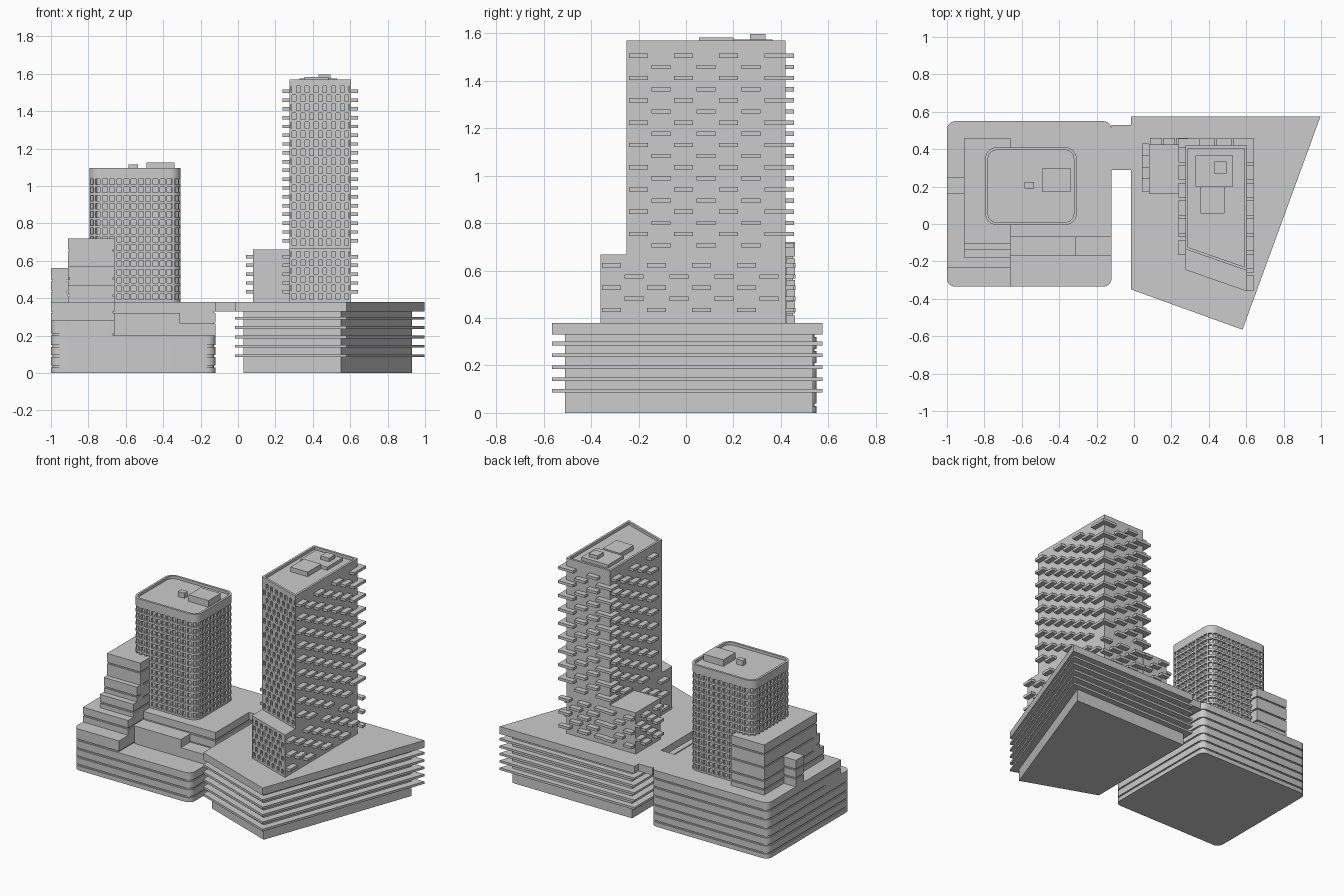
import bpy, bmesh, math
from mathutils import Vector

if "Cube" in bpy.data.objects:
    bpy.data.objects.remove(bpy.data.objects["Cube"])


def rect(x0, x1, y0, y1):
    return [(x0, y0), (x1, y0), (x1, y1), (x0, y1)]


def rounded(x0, x1, y0, y1, radii, n=6):
    # corner radii: front-left, front-right, back-right, back-left
    pts = []
    corners = [(x0, y0, 1, 1, 180), (x1, y0, -1, 1, 270), (x1, y1, -1, -1, 0), (x0, y1, 1, -1, 90)]
    for (cx, cy, sx, sy, a), r in zip(corners, radii):
        if r == 0:
            pts.append((cx, cy))
            continue
        for i in range(n + 1):
            t = math.radians(a + 90 * i / n)
            pts.append((cx + sx * r + r * math.cos(t), cy + sy * r + r * math.sin(t)))
    return pts


def inset(poly, d):
    out, n = [], len(poly)
    for i in range(n):
        p, a, b = Vector(poly[i]), Vector(poly[i - 1]), Vector(poly[(i + 1) % n])
        e1, e2 = (p - a).normalized(), (b - p).normalized()
        n1, n2 = Vector((-e1.y, e1.x)), Vector((-e2.y, e2.x))
        out.append(tuple(p + (n1 + n2) * (d / (1 + n1.dot(n2)))))
    return out


def add_loft(bm, rings):
    loops = [[bm.verts.new((x, y, z)) for x, y in poly] for poly, z in rings]
    n = len(loops[0])
    for lo, hi in zip(loops, loops[1:]):
        for i in range(n):
            j = (i + 1) % n
            bm.faces.new((lo[i], lo[j], hi[j], hi[i]))
    bm.faces.new(loops[0][::-1])
    bm.faces.new(loops[-1])


def make(name, *lofts, smooth=False):
    bm = bmesh.new()
    for rings in lofts:
        add_loft(bm, rings)
    bmesh.ops.recalc_face_normals(bm, faces=bm.faces)
    me = bpy.data.meshes.new(name)
    bm.to_mesh(me)
    bm.free()
    ob = bpy.data.objects.new(name, me)
    bpy.context.collection.objects.link(ob)
    if smooth:
        bpy.context.view_layer.objects.active = ob
        ob.select_set(True)
        bpy.ops.object.shade_smooth_by_angle(angle=math.radians(30))
        ob.select_set(False)


def prism(poly, z0, z1):
    return [(poly, z0), (poly, z1)]


def box(x0, x1, y0, y1, z0, z1):
    return prism(rect(x0, x1, y0, y1), z0, z1)


def grooved(poly, z0, z1, grooves, d=0.008, h=0.01):
    inner, rings = inset(poly, d), [(poly, z0)]
    for g in grooves:
        rings += [(poly, g), (inner, g), (inner, g + h), (poly, g + h)]
    return rings + [(poly, z1)]


def parapet(poly, z, d=0.015, drop=0.018):
    return [(poly, z), (inset(poly, d), z), (inset(poly, d), z - drop)]


# Left podium: low front, higher rear and terraces
R = 0.045
make("left_podium_base", grooved(rounded(-1, -.12, -.335, .55, (R, R, R, R)), 0, .2, (.03, .085, .14)), smooth=True)
make("left_podium_rear", grooved(rounded(-1, -.12, -.07, .55, (0, 0, R, R)), .2, .38, (.2, .26, .32)), smooth=True)
make("left_podium_front_terrace", grooved(rounded(-1, -.66, -.335, -.07, (R, 0, 0, 0)), .2, .28, (.2,)), smooth=True)
make("terrace_steps",
     grooved(rect(-1, -.66, -.235, -.07), .28, .38, (.32,)),
     grooved(rect(-.91, -.66, -.18, -.07), .38, .47, (.41,)),
     grooved(rect(-.91, -.66, -.14, -.07), .47, .57, (.5,)),
     grooved(rect(-.91, -.66, -.105, .46), .38, .72, (.41, .47, .56, .65)))
make("middle_terrace", box(-.66, -.31, -.17, -.07, .2, .32))
make("right_terrace", box(-.31, -.12, -.17, -.07, .2, .265))
make("side_stair_block", grooved(rect(-1, -.91, .16, .25), .38, .56, (.43, .49)))
make("link_bridge", box(-.12, -.015, .29, .53, .33, .38))

# Left tower: rounded shaft with recessed window bands
tx0, tx1, ty0, ty1 = -.795, -.307, -.005, .41
shaft = rounded(tx0, tx1, ty0, ty1, (.06,) * 4, 8)
floors = [.392 + .044 * i for i in range(15)]
make("left_tower", grooved(shaft, .32, 1.095, floors, d=.014, h=.03)[:-1] + parapet(shaft, 1.097), smooth=True)


# Upright piers spaced evenly round the shaft
def piers(poly, count, w, depth, z0, z1):
    pts = [Vector(p) for p in poly]
    segs = [(a, b) for a, b in zip(pts, pts[1:] + pts[:1])]
    step = sum((b - a).length for a, b in segs) / count
    out, pos = [], step / 2
    for a, b in segs:
        e, length = (b - a).normalized(), (b - a).length
        while pos < length:
            c, nrm = a + e * pos, Vector((-e.y, e.x))
            s = e * w / 2
            out.append(prism([tuple(c - s), tuple(c + s), tuple(c + s + nrm * depth), tuple(c - s + nrm * depth)], z0, z1))
            pos += step
        pos -= length
    return out


make("left_tower_piers", *piers(inset(shaft, .001), 44, .012, .013, .39, 1.045))
make("left_roof_plant", box(-.49, -.34, .17, .30, 1.08, 1.125), box(-.585, -.535, .19, .225, 1.08, 1.115))

# Right podium: recessed core with floor slabs and thick roof
slab = [(-.015, -.35), (.58, -.565), (.997, .575), (-.015, .575)]
core = [(.03, -.32), (.55, -.51), (.93, .535), (.03, .535)]
rings = [(core, 0)]
for i in range(5):
    z = .085 + .05 * i
    rings += [(core, z), (slab, z), (slab, z + .015), (core, z + .015)]
make("right_podium", rings + [(core, .33), (slab, .33), (slab, .38)])

# Right tower: slanted front, lower front bay and rear annex
X0, X1, YB, SLOPE = .275, .605, .42, -.115 / .33


def front(x, y0):
    return y0 + SLOPE * (x - X0)


def plan(y0, yb=None):
    back = [(X1, YB), (X0, YB)] if yb is None else [(X1, front(X1, yb)), (X0, front(X0, yb))]
    return [(X0, front(X0, y0)), (X1, front(X1, y0))] + back


UP, LOW, D = -.135, -.245, .016
make("right_tower", [(plan(UP + D), .38), (plan(UP + D), 1.535), (plan(UP), 1.535)] + parapet(plan(UP), 1.57))
make("right_tower_front_bay", [(plan(LOW + D, UP + D), .38), (plan(LOW + D, UP + D), .65),
                               (plan(LOW, UP + D), .65), (plan(LOW, UP + D), .668)])
make("rear_annex", box(.08, X0, .16, .425, .38, .66))
make("right_roof_plant", box(.33, .53, .2, .365, 1.55, 1.574), box(.355, .485, .055, .2, 1.55, 1.583),
     box(.43, .495, .27, .335, 1.57, 1.597))


# Front facade lattice: floor bands with staggered piers
def lattice(y0, z0, z1):
    def strip(a, b, lo, hi):
        return prism([(a, front(a, y0)), (b, front(b, y0)), (b, front(b, y0) + D), (a, front(a, y0) + D)], lo, hi)
    out, n = [], round((z1 - z0) / .047)
    h = (z1 - z0) / n
    for k in range(n):
        z = z0 + k * h
        out.append(strip(X0, X1, z, z + .014))
        for i in range(8):
            a = X0 - .012 + .047 * i + (.0235 if k % 2 else 0)
            a0, b0 = max(a, X0), min(a + .026, X1)
            if b0 - a0 > .004:
                out.append(strip(a0, b0, z + .014, z + h))
        for a in (X0, X1 - .008):
            out.append(strip(a, a + .008, z + .014, z + h))
    return out


make("front_facade", *lattice(UP, .668, 1.535))
make("front_bay_facade", *lattice(LOW, .38, .65))

# Staggered balconies on the sides and rear
P, W, T, H = .19, .08, .036, .018
upper, lower = [], []
for k in range(18):
    z, odd = .698 + .047 * k, k % 2 == 0
    off = .095 if odd else 0
    for i in range(4):
        y = -.24 + off + P * i
        if y + W < .44:
            upper.append(box(X1, X1 + T, y, y + W, z, z + H))
            if y > -.13:
                upper.append(box(X0 - T, X0, y, y + W, z, z + H))
    # rear row, wrapping one corner on each floor
    for a, b in (((X0 - T, .36), (.44, .52)) if odd else ((.35, .43), (.53, X1 + T))):
        upper.append(box(a, b, YB, YB + T, z, z + H))
    if odd:
        upper.append(box(X0 - T, X0, YB - .05, YB, z, z + H))
    else:
        upper.append(box(X1, X1 + T, YB - .01, YB, z, z + H))
for k in range(5):
    z, odd = .425 + .047 * k, k % 2
    off = .095 if odd else 0
    for i in range(5):
        y = -.355 + off + P * i
        if y + W < .46:
            lower.append(box(X1, X1 + T, y, y + W, z, z + H))
        if -.25 < y < .08:
            lower.append(box(X0 - T, X0, y, y + W, z, z + H))
    for x in ((.35, .48) if odd else (.29, .42, .56)):
        lower.append(box(x, x + W, YB, YB + T, z, z + H))
    for y in ((.24, .36) if odd else (.175, .3)):
        lower.append(box(.08 - T, .08, y, y + .07, z, z + H))
    for x in ((.155,) if odd else (.085, .225)):
        lower.append(box(x, x + .065, .425, .425 + T, z, z + H))
make("upper_balconies", *upper)
make("lower_balconies", *lower)
